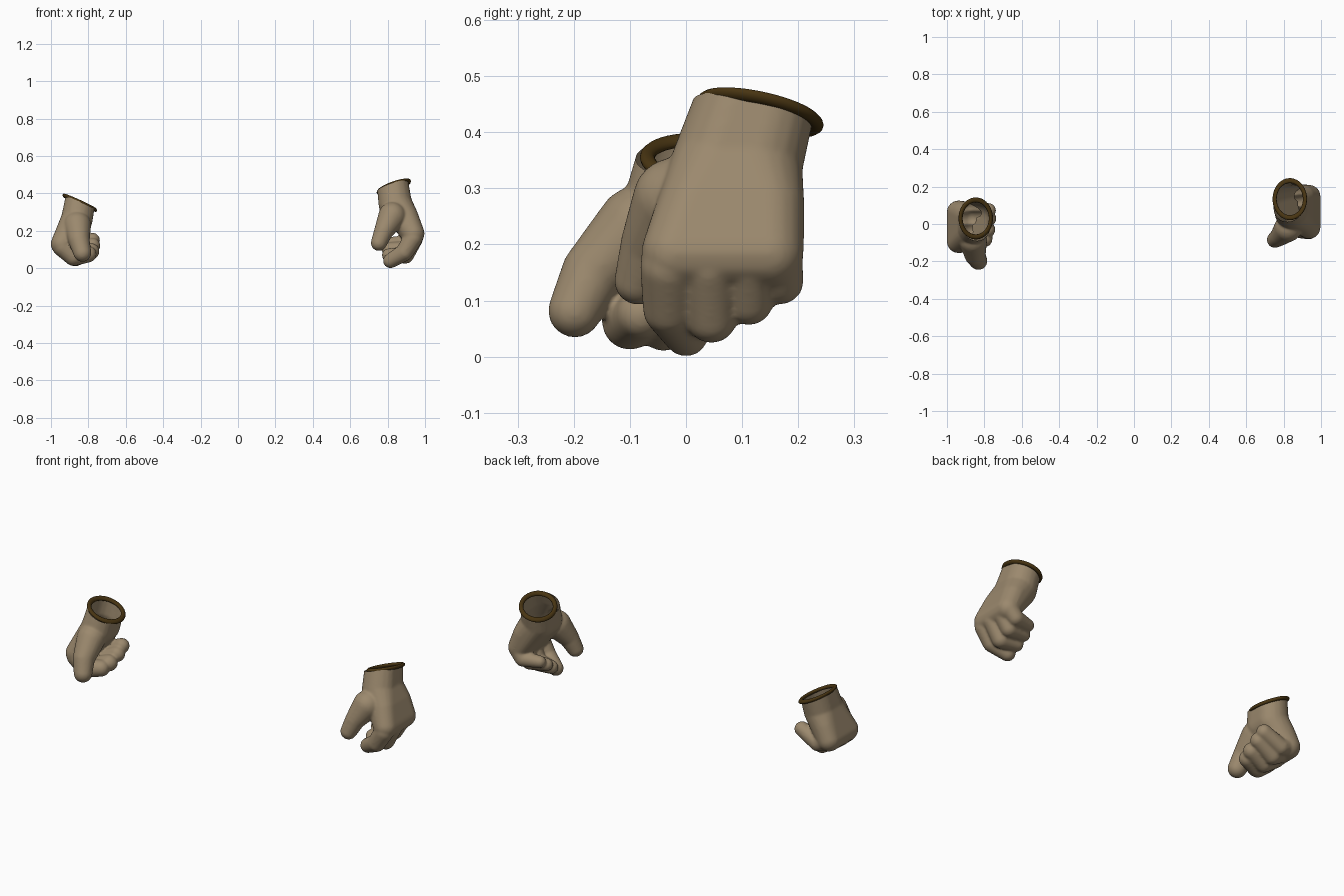
import bpy, bmesh
from mathutils import Vector, Matrix

cube = bpy.data.objects.get("Cube")
if cube:
    bpy.data.objects.remove(cube)


def material(name, rgb):
    m = bpy.data.materials.new(name)
    m.use_nodes = True
    m.diffuse_color = (*rgb, 1)
    bsdf = m.node_tree.nodes["Principled BSDF"]
    bsdf.inputs["Base Color"].default_value = (*rgb, 1)
    bsdf.inputs["Roughness"].default_value = 0.8
    return m


TAN = material("tan_cloth", (0.33, 0.25, 0.155))
BROWN = material("dark_brown_trim", (0.065, 0.035, 0.006))


def hull(bm, balls):
    """Wrap a convex skin round balls given as (x, y, z, radius)."""
    part = bmesh.new()
    for x, y, z, r in balls:
        bmesh.ops.create_icosphere(part, subdivisions=3, radius=r,
                                   matrix=Matrix.Translation((x, y, z)))
    res = bmesh.ops.convex_hull(part, input=part.verts)
    junk = {g for g in res["geom_interior"] + res["geom_unused"]
            if isinstance(g, bmesh.types.BMVert)}
    bmesh.ops.delete(part, geom=list(junk), context="VERTS")
    tmp = bpy.data.meshes.new("tmp")
    part.to_mesh(tmp)
    part.free()
    bm.from_mesh(tmp)
    bpy.data.meshes.remove(tmp)


def chain(bm, balls):
    for a, b in zip(balls, balls[1:]):
        hull(bm, (a, b))


def pair(x, y, z, r, spread):
    return [(x, y - spread, z, r), (x, y + spread, z, r)]


def smooth(obj):
    for p in obj.data.polygons:
        p.use_smooth = True


def glove(side, cuff, slope, wrist_top, wrist, palm, thumb, fingers):
    # Solid hand from wrist, palm, thumb and finger skins
    bm = bmesh.new()
    hull(bm, wrist_top + wrist)
    hull(bm, wrist + palm)
    for digit in [thumb] + fingers:
        chain(bm, digit)
    mesh = bpy.data.meshes.new(side + "_glove")
    bm.to_mesh(mesh)
    bm.free()
    obj = bpy.data.objects.new(side + "_glove", mesh)
    bpy.context.collection.objects.link(obj)

    # Blend the skins into one soft surface
    rm = obj.modifiers.new("blend", "REMESH")
    rm.mode = "VOXEL"
    rm.voxel_size = 0.006
    sm = obj.modifiers.new("soften", "SMOOTH")
    sm.factor = 0.5
    sm.iterations = 8
    deps = bpy.context.evaluated_depsgraph_get()
    skin = bpy.data.meshes.new_from_object(obj.evaluated_get(deps))
    obj.modifiers.clear()
    obj.data = skin

    # Cut the wrist open along the cuff plane
    normal = Vector((-slope[0], -slope[1], 1))
    bm = bmesh.new()
    bm.from_mesh(skin)
    bmesh.ops.bisect_plane(bm, geom=bm.verts[:] + bm.edges[:] + bm.faces[:],
                           plane_co=cuff, plane_no=normal, clear_outer=True)
    bm.to_mesh(skin)
    bm.free()
    skin.materials.clear()
    skin.materials.append(TAN)
    smooth(obj)

    # Rolled trim round the opening
    bpy.ops.mesh.primitive_torus_add(major_segments=48, minor_segments=12,
                                     major_radius=0.081, minor_radius=0.011)
    ring = bpy.context.object
    ring.name = side + "_cuff_trim"
    for v in ring.data.vertices:
        v.co.y *= 1.22
        v.co.z += slope[0] * v.co.x + slope[1] * v.co.y
    ring.location = cuff
    ring.data.materials.append(TAN if BROWN is None else BROWN)
    smooth(ring)


# Relaxed hand
glove("left", (0.833, 0.133, 0.435), (0.33, -0.2),
      pair(0.822, 0.135, 0.49, 0.083, 0.022),
      pair(0.842, 0.09, 0.34, 0.09, 0.028),
      pair(0.9, 0.08, 0.27, 0.066, 0.065) + pair(0.935, 0.065, 0.185, 0.062, 0.083),
      [(0.825, -0.02, 0.28, 0.075), (0.78, -0.065, 0.2, 0.052),
       (0.753, -0.085, 0.135, 0.043)],
      [[(0.935, -0.03, 0.16, 0.052), (0.89, -0.03, 0.085, 0.047), (0.815, 0, 0.04, 0.04)],
       [(0.94, 0.04, 0.16, 0.05), (0.895, 0.045, 0.07, 0.046), (0.805, 0.055, 0.07, 0.036)],
       [(0.94, 0.11, 0.17, 0.048), (0.9, 0.112, 0.1, 0.044), (0.8, 0.105, 0.105, 0.034)],
       [(0.94, 0.16, 0.18, 0.048), (0.905, 0.168, 0.135, 0.042), (0.81, 0.15, 0.135, 0.032)]])

# Closed hand
glove("right", (-0.846, 0.03, 0.35), (-0.45, -0.05),
      pair(-0.835, 0.032, 0.41, 0.081, 0.022),
      pair(-0.862, 0.0, 0.26, 0.085, 0.03),
      pair(-0.905, -0.005, 0.2, 0.066, 0.06) + pair(-0.938, -0.015, 0.13, 0.063, 0.078),
      [(-0.86, -0.085, 0.23, 0.075), (-0.85, -0.165, 0.15, 0.057),
       (-0.832, -0.198, 0.082, 0.048)],
      [[(-0.935, -0.1, 0.115, 0.056), (-0.88, -0.1, 0.062, 0.05), (-0.8, -0.08, 0.075, 0.044)],
       [(-0.938, -0.04, 0.115, 0.055), (-0.87, -0.04, 0.058, 0.048), (-0.785, -0.03, 0.09, 0.044)],
       [(-0.938, 0.02, 0.12, 0.054), (-0.87, 0.025, 0.07, 0.046), (-0.778, 0.03, 0.12, 0.042)],
       [(-0.935, 0.065, 0.13, 0.052), (-0.88, 0.078, 0.1, 0.043), (-0.778, 0.072, 0.15, 0.04)]])
